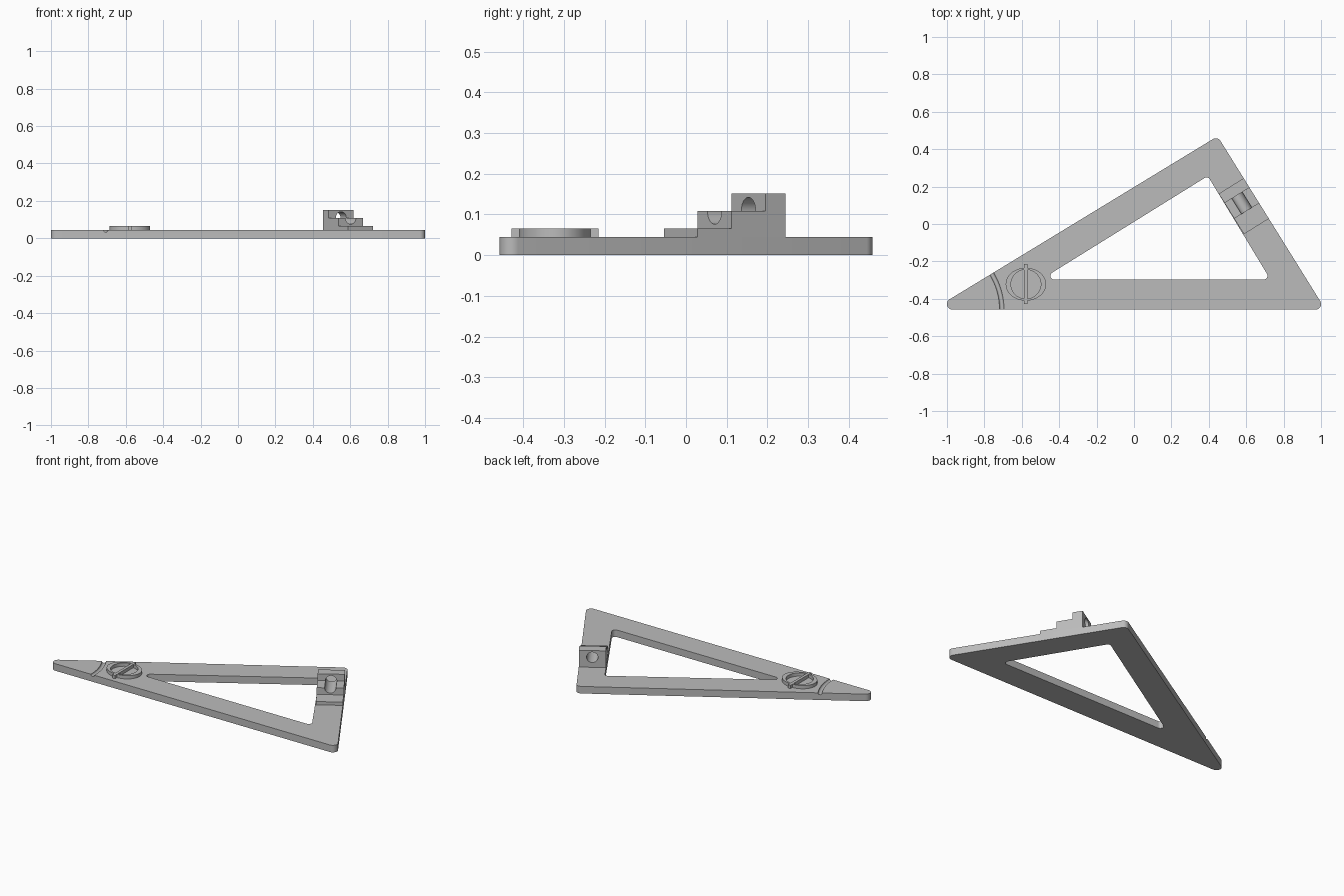
import bpy, bmesh, math
from mathutils import Matrix, Vector

cube = bpy.data.objects.get("Cube")
if cube:
    bpy.data.objects.remove(cube, do_unlink=True)

grey = bpy.data.materials.new("plain grey")
grey.use_nodes = True
grey.diffuse_color = (0.5, 0.5, 0.5, 1)
grey.node_tree.nodes["Principled BSDF"].inputs["Base Color"].default_value = (0.5, 0.5, 0.5, 1)

THICK = 0.045    # plate thickness
RAISED = 0.066   # top of the low raised details


def prism(name, outline, low, high, matrix=Matrix()):
    """Extrude a 2D outline from low to high, then place it."""
    bm = bmesh.new()
    face = bm.faces.new([bm.verts.new((x, y, low)) for x, y in outline])
    ext = bmesh.ops.extrude_face_region(bm, geom=[face])
    top = [v for v in ext["geom"] if isinstance(v, bmesh.types.BMVert)]
    bmesh.ops.translate(bm, verts=top, vec=(0, 0, high - low))
    bm.transform(matrix)
    bmesh.ops.recalc_face_normals(bm, faces=bm.faces)
    mesh = bpy.data.meshes.new(name)
    bm.to_mesh(mesh)
    bm.free()
    mesh.materials.append(grey)
    obj = bpy.data.objects.new(name, mesh)
    bpy.context.collection.objects.link(obj)
    return obj


def activate(obj):
    bpy.ops.object.select_all(action='DESELECT')
    obj.select_set(True)
    bpy.context.view_layer.objects.active = obj


def combine(obj, other, operation='DIFFERENCE'):
    other.hide_render = True
    activate(obj)
    mod = obj.modifiers.new("combine", 'BOOLEAN')
    mod.operation, mod.object, mod.solver = operation, other, 'EXACT'
    bpy.ops.object.modifier_apply(modifier=mod.name)
    bpy.data.objects.remove(other, do_unlink=True)


def smooth(obj):
    activate(obj)
    bpy.ops.object.shade_smooth_by_angle(angle=math.radians(30))


def rounded(centres, r, steps=10):
    """Outline around equal circles, listed counter-clockwise."""
    pts = []
    for i, c in enumerate(centres):
        before = Vector(c) - Vector(centres[i - 1])
        after = Vector(centres[(i + 1) % len(centres)]) - Vector(c)
        a = math.atan2(-before.x, before.y)
        b = math.atan2(-after.x, after.y)
        turn = (b - a) % math.tau
        for k in range(steps + 1):
            t = a + turn * k / steps
            pts.append((c[0] + r * math.cos(t), c[1] + r * math.sin(t)))
    return pts


def ellipse(cx, cy, rx, ry, n=64):
    return [(cx + rx * math.cos(math.tau * k / n), cy + ry * math.sin(math.tau * k / n))
            for k in range(n)]


# Triangular plate with a triangular window
corners = [(-0.97, -0.428), (0.97, -0.428), (0.437, 0.428)]
window = [(-0.427, -0.277), (0.694, -0.277), (0.388, 0.229)]
plate = prism("triangle_plate", rounded(corners, 0.03), 0, THICK)
combine(plate, prism("window_cutter", rounded(window, 0.02), -0.1, 0.1))

# Half-round arc groove around the sharp left corner
bpy.ops.mesh.primitive_torus_add(location=(-1.077, -0.458, THICK), major_radius=0.37,
                                 minor_radius=0.012, major_segments=160, minor_segments=20)
combine(plate, bpy.context.object)
smooth(plate)

# Stepped block across the short arm: local axes run along the arm, up, and outward
along = (Vector(corners[1]) - Vector(corners[2])).normalized().to_3d()
outward = Vector((-along.y, along.x, 0))
frame = Matrix((along, (0, 0, 1), outward)).transposed().to_4x4()
inner = Vector(window[2]).to_3d().dot(outward) + 0.02
outer = Vector(corners[2]).to_3d().dot(outward) + 0.03
steps = [(0.102, THICK), (0.357, THICK), (0.357, RAISED), (0.259, RAISED),
         (0.259, 0.109), (0.161, 0.109), (0.161, 0.152), (0.102, 0.152)]
block = prism("stepped_block", steps, inner, outer, frame)

# Round bore through the tall step, open as a channel on the middle step
bore_frame = Matrix((outward, (0, 0, 1), along)).transposed().to_4x4()
bore = ellipse((inner + outer) / 2, 0.109, 0.033, 0.033, 48)
combine(block, prism("bore_cutter", bore, 0.05, 0.32, bore_frame))
smooth(block)

# Raised oval ring with a slim crossbar
cx, cy = -0.578, -0.322
ring = prism("oval_ring", ellipse(cx, cy, 0.108, 0.088), THICK, RAISED)
combine(ring, prism("ring_cutter", ellipse(cx, cy, 0.08, 0.078), 0, 0.1))
bar = [(cx + sx * 0.009, cy + sy * 0.107) for sx, sy in ((-1, -1), (1, -1), (1, 1), (-1, 1))]
combine(ring, prism("crossbar", bar, THICK, RAISED), 'UNION')
smooth(ring)
